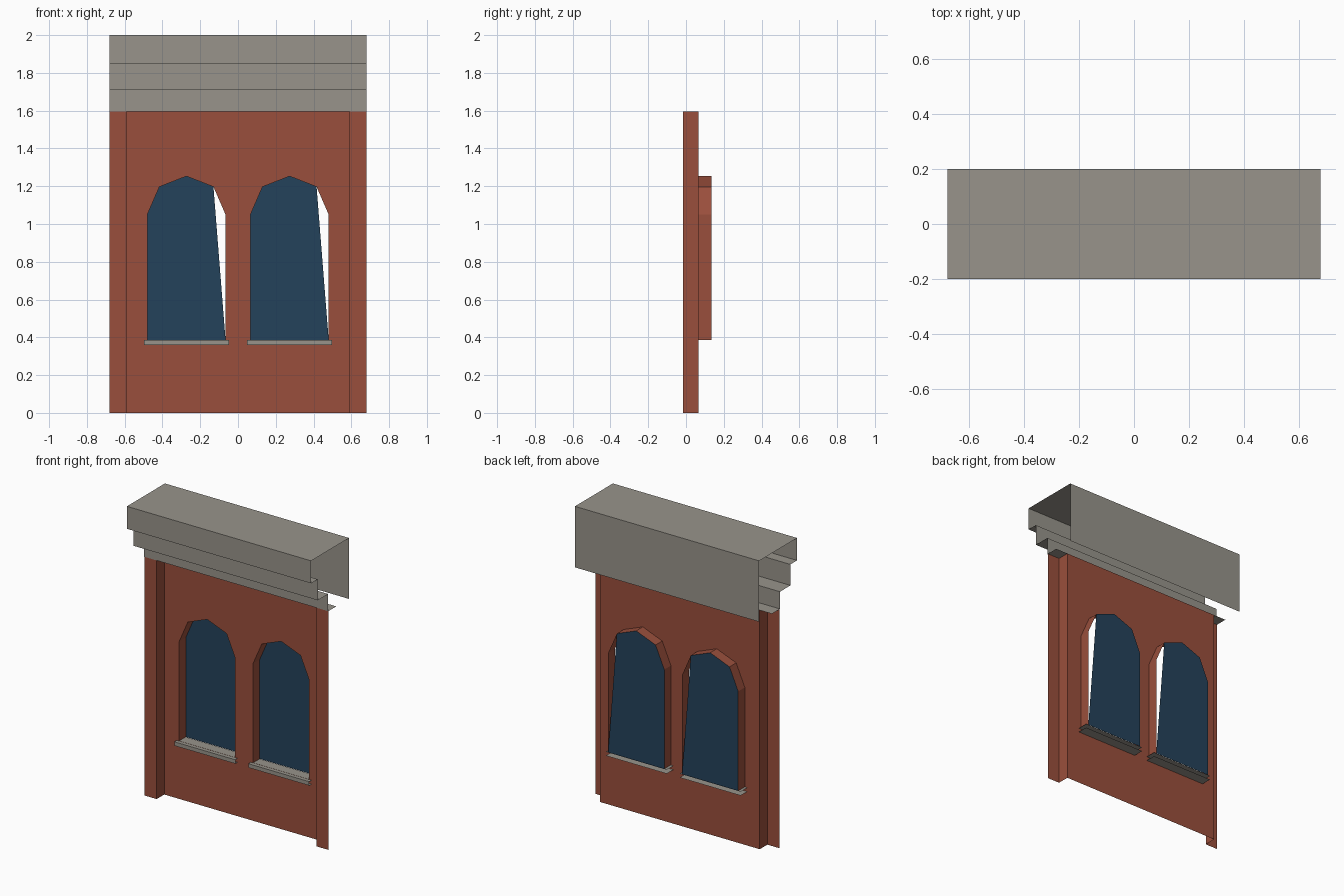
import bpy, bmesh
from mathutils import Vector

cube = bpy.data.objects.get("Cube")
if cube:
    bpy.data.objects.remove(cube)


def srgb(r, g, b):
    return tuple((c / 255 / 12.92) if c < 11 else ((c / 255 + 0.055) / 1.055) ** 2.4
                 for c in (r, g, b)) + (1.0,)


def material(name, color):
    m = bpy.data.materials.new(name)
    m.use_nodes = True
    m.diffuse_color = color
    bsdf = m.node_tree.nodes["Principled BSDF"]
    bsdf.inputs["Base Color"].default_value = color
    bsdf.inputs["Roughness"].default_value = 0.9
    return m


BRICK = material("red_brick", srgb(154, 79, 60))
STONE = material("grey_stone", srgb(152, 148, 139))
GLASS = material("dark_blue_glass", srgb(36, 66, 91))


def finish(name, bm, mat):
    mesh = bpy.data.meshes.new(name)
    bm.to_mesh(mesh)
    bm.free()
    mesh.materials.append(mat)
    ob = bpy.data.objects.new(name, mesh)
    bpy.context.scene.collection.objects.link(ob)
    return ob


def sweep(name, path, direction, mat):
    """Open sheet made by extruding a path of points in one direction."""
    bm = bmesh.new()
    d = Vector(direction)
    near = [bm.verts.new(p) for p in path]
    far = [bm.verts.new(Vector(p) + d) for p in path]
    for i in range(len(path) - 1):
        bm.faces.new((near[i], near[i + 1], far[i + 1], far[i]))
    return finish(name, bm, mat)


HALF_W, WALL_X, WALL_H = 0.68, 0.59, 1.595
FRONT_Y, WALL_Y, GLASS_Y = -0.015, 0.065, 0.135
WIN_X = 0.273

# Arched opening, from lower left over the top to lower right
ARCH = [(-0.207, 0.387), (-0.207, 1.05), (-0.143, 1.197), (0, 1.253),
        (0.143, 1.197), (0.207, 1.05), (0.207, 0.387)]


def opening(cx, y):
    return [(cx + x, y, z) for x, z in ARCH]


# Wall panel with two openings
bm = bmesh.new()
panel = [(-WALL_X, WALL_Y, 0), (WALL_X, WALL_Y, 0),
         (WALL_X, WALL_Y, WALL_H), (-WALL_X, WALL_Y, WALL_H)]
edges = []
for loop in (panel, opening(-WIN_X, WALL_Y), opening(WIN_X, WALL_Y)):
    vs = [bm.verts.new(p) for p in loop]
    edges += [bm.edges.new((vs[i - 1], vs[i])) for i in range(len(vs))]
bmesh.ops.triangle_fill(bm, edges=edges, use_beauty=True, normal=(0, -1, 0))
for f in bm.faces:
    f.normal_update()
    if f.normal.y > 0:
        f.normal_flip()
finish("wall_panel", bm, BRICK)

# Pilasters at both ends, stepping back to the wall
sweep("right_pilaster", [(-HALF_W, FRONT_Y, 0), (-WALL_X, FRONT_Y, 0),
                         (-WALL_X, WALL_Y, 0)], (0, 0, WALL_H), BRICK)
sweep("left_pilaster", [(WALL_X, WALL_Y, 0), (WALL_X, FRONT_Y, 0),
                        (HALF_W, FRONT_Y, 0)], (0, 0, WALL_H), BRICK)

# Windows: reveal, pane with one clipped corner, and hollow sill
for side, cx in (("right", -WIN_X), ("left", WIN_X)):
    sweep(side + "_window_reveal", opening(cx, GLASS_Y),
          (0, WALL_Y - GLASS_Y, 0), BRICK)

    bm = bmesh.new()
    corners = opening(cx, GLASS_Y)
    del corners[5]
    bm.faces.new([bm.verts.new(p) for p in reversed(corners)])
    finish(side + "_window_pane", bm, GLASS)

    x0 = cx - 0.225
    sweep(side + "_window_sill",
          [(x0, GLASS_Y, 0.386), (x0, 0.04, 0.386),
           (x0, 0.04, 0.36), (x0, GLASS_Y, 0.36)], (0.45, 0, 0), STONE)

# Stepped cornice, open at both ends and below
PROFILE = [(0.2, 1.593), (0.2, 2), (-0.2, 2), (-0.2, 1.85), (-0.13, 1.85),
           (-0.13, 1.71), (-0.02, 1.71), (-0.02, 1.595), (0.065, 1.595)]
sweep("cornice", [(-HALF_W, y, z) for y, z in PROFILE], (2 * HALF_W, 0, 0), STONE)
